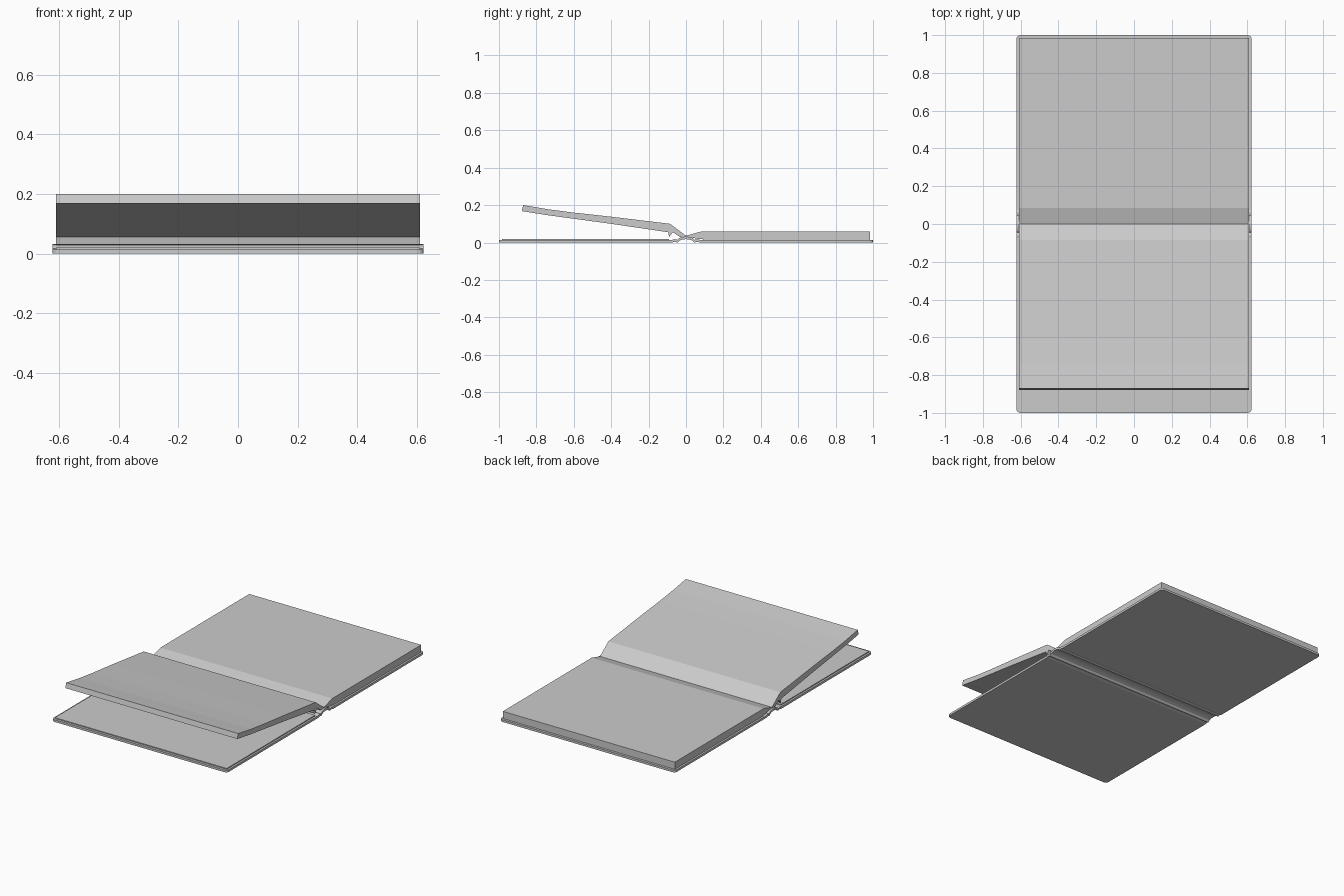
import bpy, bmesh, math

if "Cube" in bpy.data.objects:
    bpy.data.objects.remove(bpy.data.objects["Cube"])

paper = bpy.data.materials.new("warm_grey")
paper.diffuse_color = (0.6, 0.6, 0.6, 1)
paper.use_nodes = True
paper.node_tree.nodes["Principled BSDF"].inputs["Base Color"].default_value = paper.diffuse_color


def finish(name, bm):
    bmesh.ops.recalc_face_normals(bm, faces=bm.faces)
    me = bpy.data.meshes.new(name)
    bm.to_mesh(me)
    bm.free()
    ob = bpy.data.objects.new(name, me)
    bpy.context.collection.objects.link(ob)
    me.materials.append(paper)
    return ob


def extrude_profile(name, yz, half):
    """Extrude a side profile (y, z) across the width of the book."""
    bm = bmesh.new()
    face = bm.faces.new([bm.verts.new((-half, y, z)) for y, z in yz])
    res = bmesh.ops.extrude_face_region(bm, geom=[face])
    bmesh.ops.translate(bm, vec=(2 * half, 0, 0),
                        verts=[v for v in res["geom"] if isinstance(v, bmesh.types.BMVert)])
    return finish(name, bm)


def cover(name, side):
    """Thin board with rounded outer corners."""
    r, w, inner = 0.02, 0.622, 0.085
    pts = [(-w, inner), (w, inner)]
    for cx, start in ((w - r, 0), (r - w, 90)):
        for i in range(5):
            a = math.radians(start + i * 22.5)
            pts.append((cx + r * math.cos(a), 1 - r + r * math.sin(a)))
    bm = bmesh.new()
    face = bm.faces.new([bm.verts.new((x, side * y, 0)) for x, y in pts])
    res = bmesh.ops.extrude_face_region(bm, geom=[face])
    bmesh.ops.translate(bm, vec=(0, 0, 0.014),
                        verts=[v for v in res["geom"] if isinstance(v, bmesh.types.BMVert)])
    return finish(name, bm)


# Boards and the endpapers glued inside them
for label, s in (("front", -1), ("back", 1)):
    cover(label + "_cover", s)
    extrude_profile(label + "_endpaper",
                    [(s * 0.09, 0.014), (s * 0.985, 0.014), (s * 0.985, 0.02), (s * 0.09, 0.02)], 0.61)

# Cloth spine: grooves either side of a raised hump
half_top = [(0.09, 0.014), (0.075, 0.014), (0.06, 0.018), (0.045, 0.014),
            (0.035, 0.024), (0.018, 0.03)]
top = half_top + [(0, 0.032)] + [(-y, z) for y, z in reversed(half_top)]
bottom = [(y, max(z - 0.014, 0)) for y, z in reversed(top)]
extrude_profile("spine", top + bottom, 0.622)

# Page block lying flat on the back cover
extrude_profile("flat_pages", [(0, 0.036), (0.085, 0.06), (0.985, 0.06), (0.985, 0.018),
                               (0.07, 0.018), (0.03, 0.027), (0, 0.032)], 0.61)

# Page block lifted off the front cover
extrude_profile("raised_pages", [(0, 0.036), (-0.085, 0.1), (-0.4, 0.138), (-0.6, 0.16), (-0.74, 0.178),
                                 (-0.81, 0.19), (-0.87, 0.2), (-0.878, 0.168), (-0.81, 0.157),
                                 (-0.74, 0.146), (-0.6, 0.127), (-0.4, 0.1), (-0.095, 0.055),
                                 (-0.09, 0.03), (-0.07, 0.055), (-0.03, 0.028), (0, 0.032)], 0.61)
